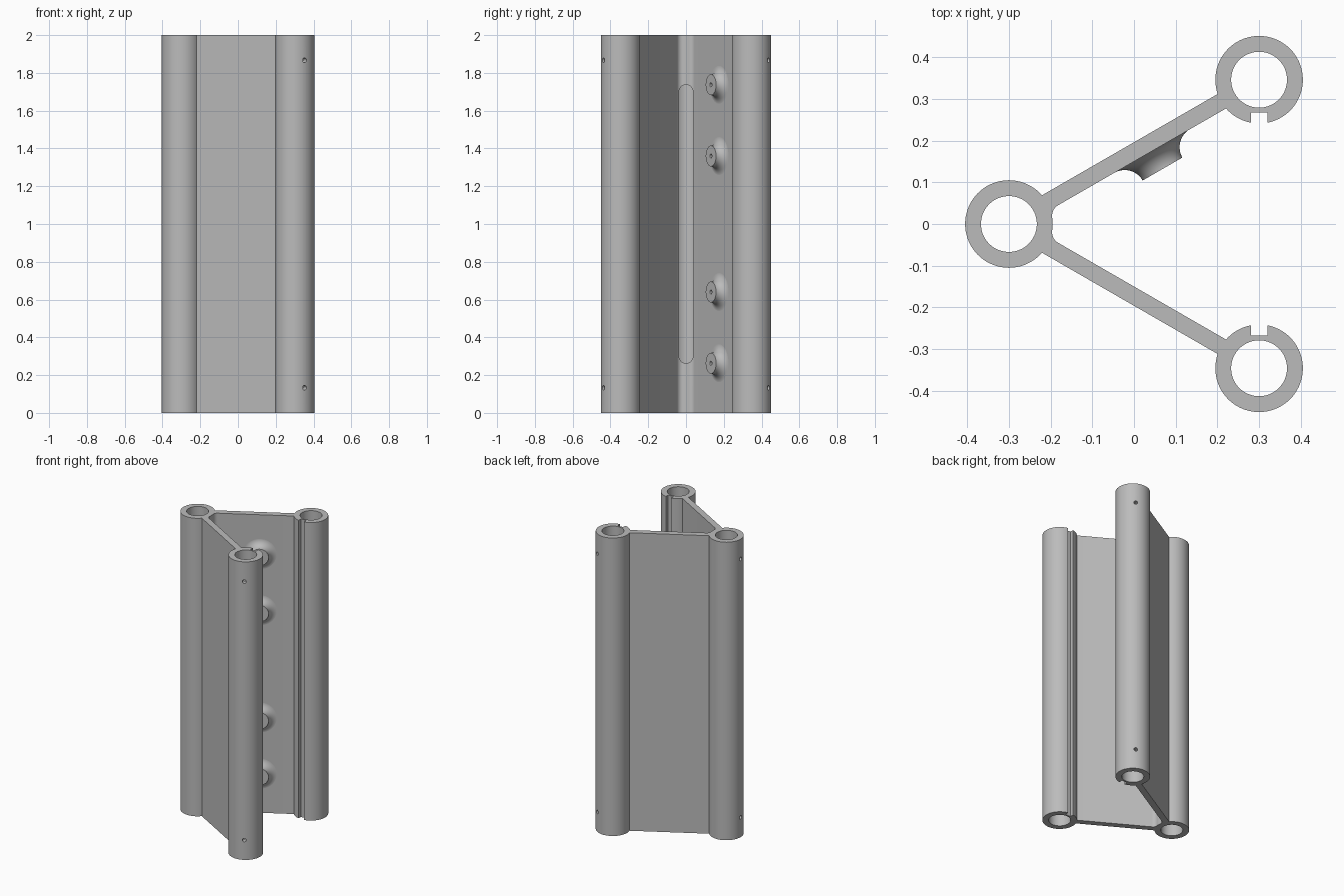
import bpy, bmesh
from math import sin, cos, asin, atan2, radians, degrees, pi, sqrt
from mathutils import Vector

cube = bpy.data.objects.get("Cube")
if cube:
    bpy.data.objects.remove(cube)

HEIGHT = 2.0
R_OUT, R_IN = 0.105, 0.067        # tube radii
HALF = 0.02                       # half thickness of plates and half width of grooves
FILLET = 0.03
APEX = Vector((-0.3, 0.0))
CORNER = Vector((0.3, 0.346))

metal = bpy.data.materials.new("grey metal")
metal.use_nodes = True
colour = (0.5, 0.5, 0.5, 1)
metal.diffuse_color = colour
metal.node_tree.nodes["Principled BSDF"].inputs["Base Color"].default_value = colour


def arc(centre, radius, start, end):
    """Points along an arc, angles in degrees."""
    n = max(2, round(abs(end - start) / 5))
    angles = [radians(start + (end - start) * i / n) for i in range(n + 1)]
    return [Vector((centre[0] + radius * cos(a), centre[1] + radius * sin(a))) for a in angles]


def mirrored(points):
    return [Vector((p.x, -p.y)) for p in reversed(points)]


def add_object(name, bm):
    bmesh.ops.recalc_face_normals(bm, faces=bm.faces)
    mesh = bpy.data.meshes.new(name)
    bm.to_mesh(mesh)
    bm.free()
    mesh.materials.append(metal)
    obj = bpy.data.objects.new(name, mesh)
    bpy.context.collection.objects.link(obj)
    return obj


def prism(name, loops, depth):
    """Extrude closed outlines (the first outer, the rest holes) along z."""
    bm = bmesh.new()
    for loop in loops:
        verts = [bm.verts.new((p.x, p.y, 0)) for p in loop]
        for a, b in zip(verts, verts[1:] + verts[:1]):
            bm.edges.new((a, b))
    bmesh.ops.remove_doubles(bm, verts=bm.verts, dist=1e-5)
    bmesh.ops.triangle_fill(bm, edges=bm.edges[:], use_beauty=True)
    new = bmesh.ops.extrude_face_region(bm, geom=bm.faces[:])["geom"]
    top = [v for v in new if isinstance(v, bmesh.types.BMVert)]
    bmesh.ops.translate(bm, verts=top, vec=(0, 0, depth))
    return add_object(name, bm)


def activate(obj):
    bpy.ops.object.select_all(action='DESELECT')
    obj.select_set(True)
    bpy.context.view_layer.objects.active = obj


def cut(target, loop, location, heading, depth):
    """Cut an outline sideways through the target along a heading in degrees."""
    cutter = prism("cutter", [loop], depth)
    cutter.hide_render = True
    cutter.location = location
    cutter.rotation_euler = (0, pi / 2, radians(heading))
    mod = target.modifiers.new("cut", 'BOOLEAN')
    mod.operation, mod.solver, mod.object = 'DIFFERENCE', 'EXACT', cutter
    activate(target)
    bpy.ops.object.modifier_apply(modifier=mod.name)
    bpy.data.objects.remove(cutter)


# Frame cross-section: upper half outline, mirrored across y = 0
bite = degrees(asin(HALF / R_OUT))
along, across = Vector((cos(pi / 6), 0.5)), Vector((0.5, -cos(pi / 6)))
reach = sqrt((R_OUT + FILLET) ** 2 - (HALF + FILLET) ** 2)
inner = along * reach + across * (HALF + FILLET)
turn = degrees(atan2(inner.y, inner.x))
groove = CORNER.y - 0.078
half = arc(APEX, R_OUT, 180, 30 + bite)
half += arc(CORNER, R_OUT, 210 - bite, bite - 90)
half += [Vector((CORNER.x + HALF, groove)), Vector((CORNER.x - HALF, groove))]
half += arc(CORNER, R_OUT, -90 - bite, bite - 150)
half += arc(APEX + inner, FILLET, 120, 180 + turn)
half += arc(APEX, R_OUT, turn, 0)
outline = half + mirrored(half)[1:-1]

tubes = [(APEX, 180), (CORNER, 60), (Vector((CORNER.x, -CORNER.y)), -60)]
bores = [arc(c, R_IN, 0, 360)[:-1] for c, _ in tubes]
frame = prism("tube_frame", [outline] + bores, HEIGHT)

# Long rounded slot in the apex tube
slot = arc((0.7, 0), 0.037, -90, 90) + arc((-0.7, 0), 0.037, 90, 270)
cut(frame, slot, (APEX.x, 0, 1), 0, 0.16)

# Pin holes near both ends of every tube
pin = arc((0, 0), 0.012, 0, 360)[::4][:-1]
for centre, heading in tubes:
    for z in (0.133, HEIGHT - 0.133):
        cut(frame, pin, (centre.x, centre.y, z), heading, 0.15)

# Flared bosses with blind holes on the inside of one plate
RISE, TOP = 0.05, 0.055
profile = [Vector((TOP + RISE, -0.01))]
profile += arc((TOP + RISE, RISE), RISE, 270, 180)
profile += [Vector((0.011, RISE)), Vector((0.011, 0.005)), Vector((0, 0.005))]
bm = bmesh.new()
verts = [bm.verts.new((p.x, 0, p.y)) for p in profile]
edges = [bm.edges.new(pair) for pair in zip(verts, verts[1:])]
bmesh.ops.spin(bm, geom=verts + edges, cent=(0, 0, 0), axis=(0, 0, 1),
               angle=2 * pi, steps=48)
bmesh.ops.remove_doubles(bm, verts=bm.verts, dist=1e-5)
rim = [e for e in bm.edges if e.is_boundary]
bmesh.ops.holes_fill(bm, edges=rim)
first = add_object("flared_boss", bm)
foot = APEX + along * 0.385 + across * HALF
for i, z in enumerate((0.263, 0.64, 1.36, 1.737)):
    boss = first if i == 0 else first.copy()
    if i:
        bpy.context.collection.objects.link(boss)
    boss.name = f"flared_boss_{i + 1}"
    boss.location = (foot.x, foot.y, z)
    boss.rotation_euler = (0, pi / 2, radians(-60))

for obj in (frame, first):
    activate(obj)
    bpy.ops.object.shade_smooth_by_angle(angle=radians(30))
